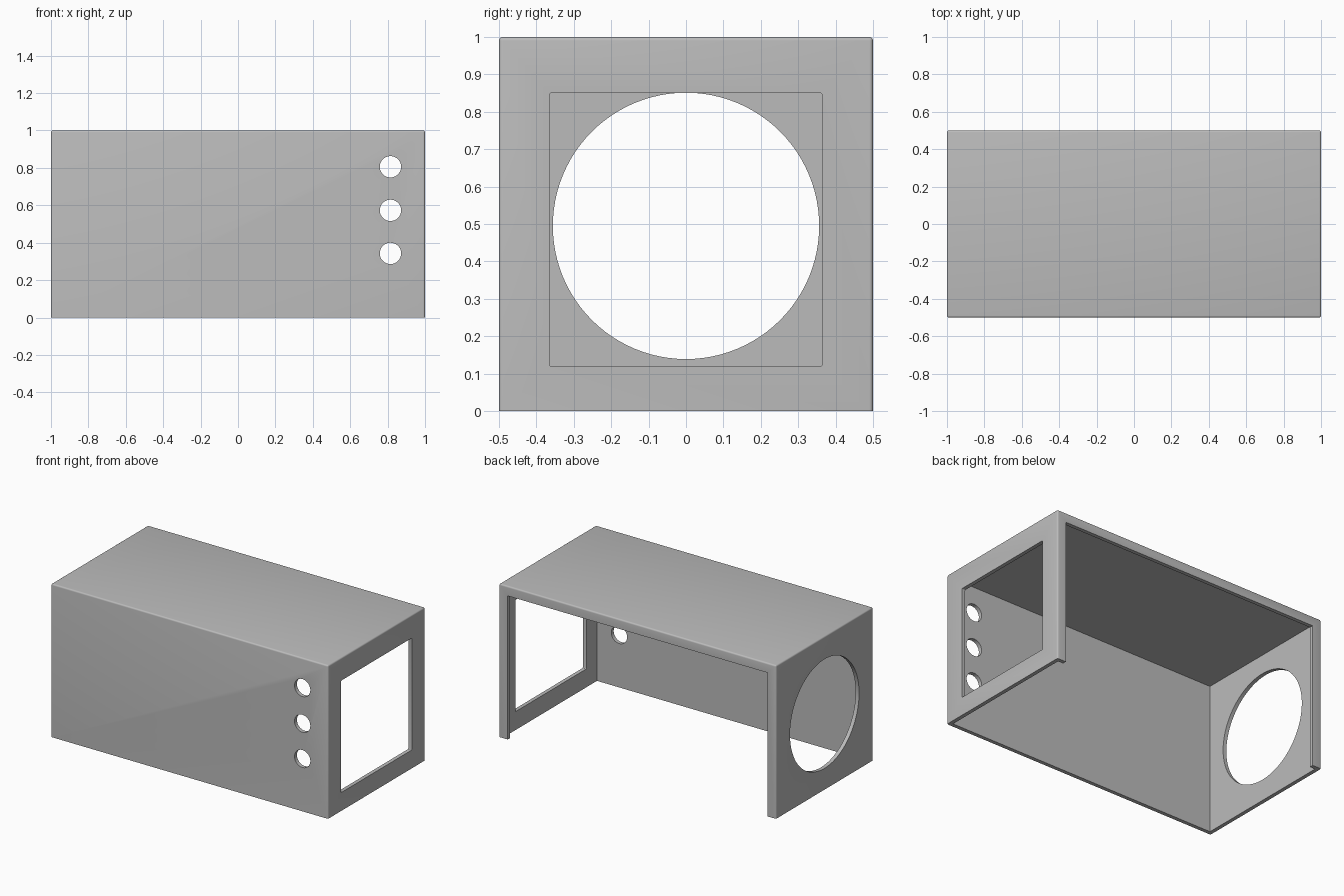
import bpy, bmesh, math
from mathutils import Matrix, Vector

if "Cube" in bpy.data.objects:
    bpy.data.objects.remove(bpy.data.objects["Cube"])

T = 0.025      # sheet thickness
LIP = 0.063    # width of the folded rear lip
BEND = 0.01    # outer bend radius

grey = bpy.data.materials.new("sheet grey")
grey.use_nodes = True
COLOUR = (0.5, 0.5, 0.5, 1)
grey.diffuse_color = COLOUR
grey.node_tree.nodes["Principled BSDF"].inputs["Base Color"].default_value = COLOUR


def make_object(name, bm):
    mesh = bpy.data.meshes.new(name)
    bm.to_mesh(mesh)
    bm.free()
    mesh.materials.append(grey)
    obj = bpy.data.objects.new(name, mesh)
    bpy.context.collection.objects.link(obj)
    return obj


def box(name, low, high, bevel=0, edge_rule=None):
    """Box between two corners, with chosen edges rounded."""
    low, high = Vector(low), Vector(high)
    bm = bmesh.new()
    bmesh.ops.create_cube(bm, size=1)
    for v in bm.verts:
        v.co = (low + high) / 2 + v.co * (high - low)
    if bevel:
        edges = [e for e in bm.edges if edge_rule(e)]
        bmesh.ops.bevel(bm, geom=edges, offset=bevel, segments=4,
                        profile=0.5, affect='EDGES')
    return make_object(name, bm)


def cylinder(name, centre, radius, depth, axis, sides):
    bm = bmesh.new()
    turn = Matrix.Rotation(math.pi / 2, 4, 'Y' if axis == 'X' else 'X')
    bmesh.ops.create_cone(bm, cap_ends=True, segments=sides, radius1=radius,
                          radius2=radius, depth=depth,
                          matrix=Matrix.Translation(centre) @ turn)
    return make_object(name, bm)


def along_x(e):
    d = e.verts[0].co - e.verts[1].co
    return abs(d.x) > max(abs(d.y), abs(d.z))


# Outer shell, rounded on every bend but not on the open bottom rim
shell = box("enclosure_shell", (-1, -0.5, 0), (1, 0.5, 1), BEND,
            lambda e: max(v.co.z for v in e.verts) > 0.5)

cutters = [
    # Inside of the box, open at the bottom
    box("interior_cutter", (-1 + T, -0.5 + T, -0.5), (1 - T, 0.5 - T, 1 - T)),
    # Rear opening inside the folded lip
    box("rear_cutter", (-1 + LIP, 0.2, -0.4), (1 - LIP, 0.8, 1 - LIP)),
    # Square window in the left end
    box("window_cutter", (0.8, -0.365, 0.12), (1.2, 0.364, 0.85), 0.005, along_x),
    # Large round opening in the right end
    cylinder("round_cutter", (-1, 0, 0.495), 0.356, 0.4, 'X', 96),
]
# Three small holes in the front
for z in (0.343, 0.573, 0.806):
    cutters.append(cylinder("front_hole_cutter", (0.815, -0.5, z), 0.057, 0.3, 'Y', 48))

bpy.context.view_layer.objects.active = shell
for cutter in cutters:
    cutter.hide_render = True
    cut = shell.modifiers.new("cut", 'BOOLEAN')
    cut.operation = 'DIFFERENCE'
    cut.solver = 'EXACT'
    cut.object = cutter
    bpy.ops.object.modifier_apply(modifier=cut.name)
    bpy.data.objects.remove(cutter)

# Smooth bends and hole walls, crisp cut edges
bpy.ops.object.select_all(action='DESELECT')
shell.select_set(True)
bpy.ops.object.shade_smooth_by_angle(angle=math.radians(30))
